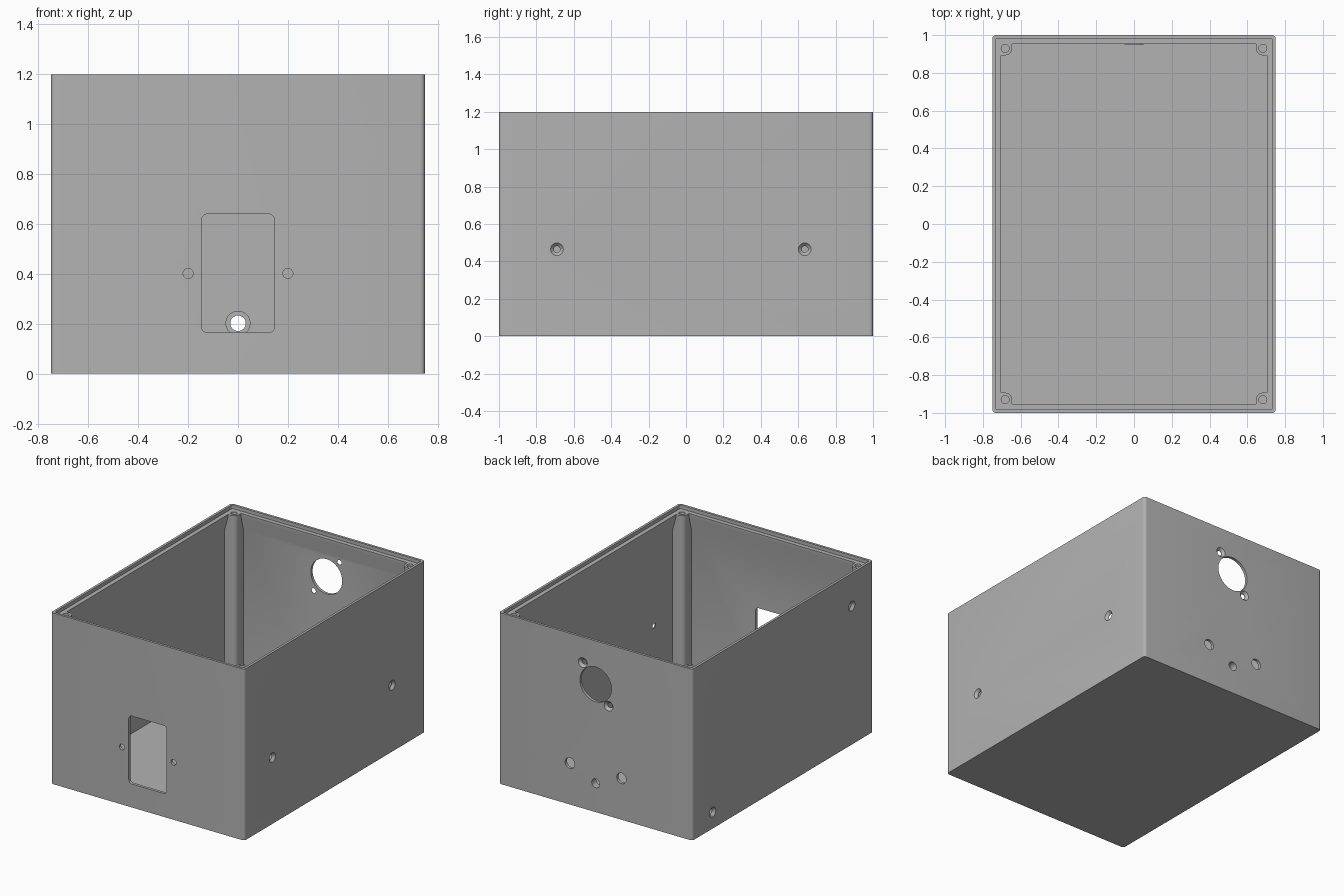
import bpy, bmesh
from math import cos, sin, pi, radians
from mathutils import Vector

old = bpy.data.objects.get("Cube")
if old:
    bpy.data.objects.remove(old)

W, D, H = 0.75, 1.0, 1.2      # half width, half depth, height
WALL, LEDGE = 0.02, 1.175     # wall thickness, height of the lid ledge

grey = bpy.data.materials.new("plain_grey")
grey.use_nodes = True
grey.diffuse_color = (0.45, 0.45, 0.45, 1)
grey.node_tree.nodes["Principled BSDF"].inputs["Base Color"].default_value = (0.45, 0.45, 0.45, 1)


def rounded_rect(hx, hy, r, steps=6):
    """Outline of a rectangle with rounded corners, counter-clockwise."""
    pts = []
    for k, (sx, sy) in enumerate([(1, 1), (-1, 1), (-1, -1), (1, -1)]):
        for i in range(steps + 1):
            a = (k + i / steps) * pi / 2
            pts.append((sx * (hx - r) + r * cos(a), sy * (hy - r) + r * sin(a)))
    return pts


def circle(r, n=40):
    return [(r * cos(2 * pi * i / n), r * sin(2 * pi * i / n)) for i in range(n)]


def loft(name, rings):
    """Solid skinned through rings of equal point count, capped at both ends."""
    bm = bmesh.new()
    loops = [[bm.verts.new(p) for p in ring] for ring in rings]
    n = len(loops[0])
    for a, b in zip(loops, loops[1:]):
        for i in range(n):
            j = (i + 1) % n
            bm.faces.new((a[i], a[j], b[j], b[i]))
    bm.faces.new(loops[0][::-1])
    bm.faces.new(loops[-1])
    bmesh.ops.recalc_face_normals(bm, faces=bm.faces)
    mesh = bpy.data.meshes.new(name)
    bm.to_mesh(mesh)
    bm.free()
    mesh.materials.append(grey)
    obj = bpy.data.objects.new(name, mesh)
    bpy.context.collection.objects.link(obj)
    return obj


def combine(tool, operation):
    """Apply a boolean to the enclosure and discard the tool."""
    tool.hide_render = True
    mod = box.modifiers.new(tool.name, 'BOOLEAN')
    mod.operation, mod.solver, mod.object = operation, 'EXACT', tool
    bpy.context.view_layer.objects.active = box
    bpy.ops.object.modifier_apply(modifier=mod.name)
    bpy.data.objects.remove(tool)


# Wall coordinates: u along the wall, v up, d outward from the outer face
WALLS = {
    "right": lambda u, v, d: Vector((W + d, u, v)),
    "left": lambda u, v, d: Vector((-W - d, u, v)),
    "front": lambda u, v, d: Vector((u, -D - d, v)),
    "back": lambda u, v, d: Vector((u, D + d, v)),
}


def wall_solid(name, wall, u, v, sections):
    """Solid standing on a wall; sections are (outline, d)."""
    at = WALLS[wall]
    return loft(name, [[at(u + x, v + y, d) for x, y in pts] for pts, d in sections])


def drill(wall, u, v, r):
    combine(wall_solid("drill", wall, u, v, [(circle(r), -0.15), (circle(r), 0.05)]), 'DIFFERENCE')


def countersink(wall, u, v, r_in=0.017, r_out=0.034):
    sections = [(r_in, -0.05), (r_in, -0.017), (r_out, 0), (r_out, 0.03)]
    combine(wall_solid("countersink", wall, u, v, [(circle(r), d) for r, d in sections]), 'DIFFERENCE')


# Open shell: outer skin, lip, lid ledge, tapered ledge support, floor
shell = [  # inset, corner radius, height
    (0, 0.02, 0), (0, 0.02, H),
    (WALL - 0.003, 0.012, H), (WALL - 0.003, 0.012, LEDGE),
    (0.047, 0.004, LEDGE), (0.047, 0.004, LEDGE - 0.02),
    (WALL, 0.004, LEDGE - 0.12), (WALL, 0.004, 0.025),
]
box = loft("enclosure", [[(x, y, z) for x, y in rounded_rect(W - i, D - i, r)] for i, r, z in shell])

# Corner screw posts, rounded on the inner side, with blind holes
POST_X, POST_Y, POST_R = 0.682, 0.93, 0.037
arc = [(POST_X - POST_R * cos(a * pi / 16), POST_Y - POST_R * sin(a * pi / 16)) for a in range(9)]
outline = arc + [(W - 0.01, POST_Y - POST_R), (W - 0.01, D - 0.01), (POST_X - POST_R, D - 0.01)]
for sx in (-1, 1):
    for sy in (-1, 1):
        post = loft("corner_post", [[(sx * x, sy * y, z) for x, y in outline] for z in (0.01, LEDGE)])
        combine(post, 'UNION')
        hole = loft("post_hole", [[(sx * POST_X + x, sy * POST_Y + y, z) for x, y in circle(0.021, 24)]
                                  for z in (0.9, H + 0.05)])
        combine(hole, 'DIFFERENCE')

# Front: socket window with two fixing holes
window = rounded_rect(0.147, 0.238, 0.025)
combine(wall_solid("socket_window", "front", 0, 0.402, [(window, -0.1), (window, 0.05)]), 'DIFFERENCE')
for side in (-1, 1):
    drill("front", side * 0.2, 0.402, 0.02)

# Back: round connector with diagonal screws, and three control holes
drill("back", 0, 0.895, 0.122)
for side in (-1, 1):
    countersink("back", side * 0.1, 0.895 + side * 0.126)
    drill("back", side * 0.2, 0.29, 0.037)
boss = circle(0.05)
combine(wall_solid("lamp_boss", "back", 0, 0.202, [(boss, -0.05), (boss, -0.01)]), 'UNION')
drill("back", 0, 0.202, 0.031)

# Sides: countersunk mounting holes
for wall, u, v in [("right", -0.69, 0.465), ("right", 0.635, 0.465),
                   ("left", -0.765, 0.97), ("left", 0.775, 0.115)]:
    countersink(wall, u, v)

bpy.ops.object.select_all(action='DESELECT')
box.select_set(True)
bpy.context.view_layer.objects.active = box
bpy.ops.object.shade_smooth_by_angle(angle=radians(30))
